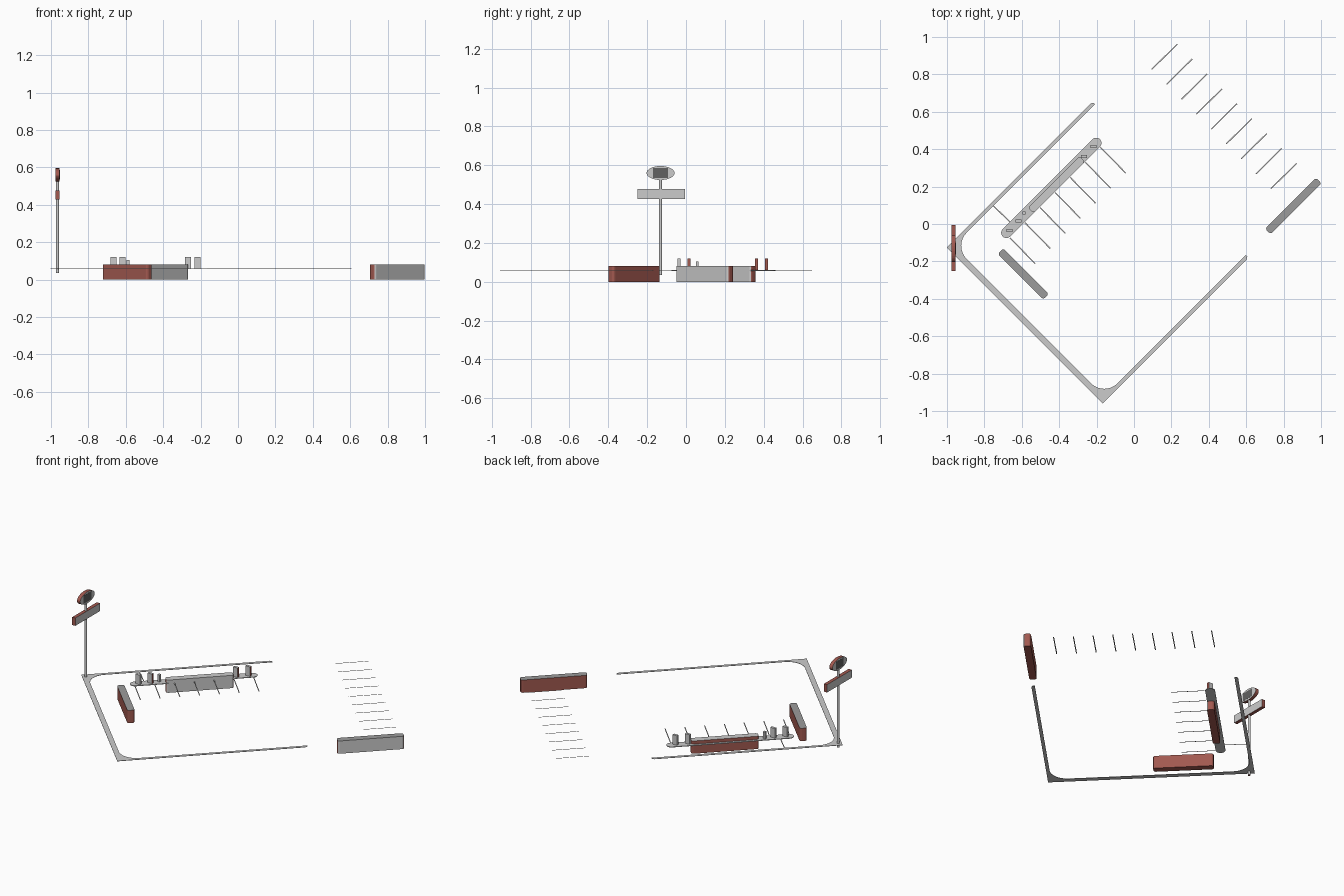
import bpy, bmesh, math
from mathutils import Vector, Matrix

if "Cube" in bpy.data.objects:
    bpy.data.objects.remove(bpy.data.objects["Cube"])

DECK = 0.06  # level of kerbs and painted lines


def paint(name, rgb):
    m = bpy.data.materials.new(name)
    m.diffuse_color = (*rgb, 1)
    m.use_nodes = True
    m.node_tree.nodes["Principled BSDF"].inputs["Base Color"].default_value = m.diffuse_color
    return m


GREY = paint("light_grey", (0.8, 0.8, 0.8))
RED = paint("brick_red", (0.36, 0.10, 0.08))
DARK = paint("dark_cap", (0.33, 0.33, 0.33))
BLACK = paint("dark_panel", (0.12, 0.12, 0.12))


def colour(ob, mats, pick):
    """Give every face the material whose index pick(normal, centre) returns."""
    for m in mats:
        ob.data.materials.append(m)
    for p in ob.data.polygons:
        p.material_index = pick(p.normal, p.center)


def finish(name, bm, loc=(0, 0, 0), turn=0):
    bmesh.ops.recalc_face_normals(bm, faces=bm.faces)
    me = bpy.data.meshes.new(name)
    bm.to_mesh(me)
    bm.free()
    ob = bpy.data.objects.new(name, me)
    ob.location = loc
    ob.rotation_euler.z = turn
    bpy.context.collection.objects.link(ob)
    return ob


def slab(name, pts, z0, z1, loc=(0, 0, 0), turn=0):
    """Extrude a flat outline upwards."""
    bm = bmesh.new()
    face = bm.faces.new([bm.verts.new((x, y, z0)) for x, y in pts])
    top = bmesh.ops.extrude_face_region(bm, geom=[face], use_keep_orig=True)["geom"]
    bmesh.ops.translate(bm, verts=[v for v in top if isinstance(v, bmesh.types.BMVert)],
                        vec=(0, 0, z1 - z0))
    return finish(name, bm, loc, turn)


def arc(cx, cy, r, a0, a1, n=8):
    return [(cx + r * math.cos(math.radians(a0 + (a1 - a0) * i / n)),
             cy + r * math.sin(math.radians(a0 + (a1 - a0) * i / n))) for i in range(n + 1)]


def rounded_bar(length, width, r, n=5):
    hx, hy = length / 2 - r, width / 2 - r
    pts = []
    for k, (sx, sy) in enumerate([(1, 1), (-1, 1), (-1, -1), (1, -1)]):
        pts += arc(sx * hx, sy * hy, r, 90 * k, 90 * k + 90, n)
    return [p for i, p in enumerate(pts) if math.dist(p, pts[i - 1]) > 1e-5]


def box(name, center, size):
    bm = bmesh.new()
    bmesh.ops.create_cube(bm, size=1, matrix=Matrix.Diagonal((*size, 1)))
    return finish(name, bm, center)


def stripe(name, a, b, width=0.006):
    a, b = Vector(a), Vector(b)
    d = (b - a).normalized() * width / 2
    n = Vector((-d.y, d.x))
    bm = bmesh.new()
    bm.faces.new([bm.verts.new((*p, DECK)) for p in (a - n, b - n, b + n, a + n)])
    return finish(name, bm)


# Three-sided kerb, drawn in a frame turned by 45 degrees
u0, u1, v0, v1 = -0.796, 0.305, -0.560, 0.620
arm, side, r = 0.020, 0.031, 0.10
ui, va, vb = u0 + side, v0 + arm, v1 - arm
kerb = [(u0, v1), (u0, v0), (u1 - 0.015, v0), (u1, v0 + 0.008), (u1, va)]
kerb += arc(ui + r, va + r, r, 270, 180)
kerb += arc(ui + r, vb - r, r, 180, 90)
kerb += [(u1, vb), (u1, v1 - 0.008), (u1 - 0.015, v1)]
slab("perimeter_kerb", kerb, DECK - 0.002, DECK, turn=math.pi / 4)

# Low walls: red sides, dark top, and a grey panel on the sides facing the front right
for name, length, loc, turn, panel in [
        ("right_wall", 0.385, (0.852, 0.096, 0), 1, True),
        ("island_wall", 0.39, (-0.415, 0.21, 0), 1, True),
        ("left_wall", 0.345, (-0.592, -0.267, 0), -1, False)]:
    wall = slab(name, rounded_bar(length, 0.042, 0.014), 0, 0.08, loc, turn * math.pi / 4)
    top = 0 if name == "island_wall" else 2
    colour(wall, (GREY, RED, DARK), lambda n, c: top if n.z > 0.5 else
           0 if panel and n.y < -0.5 else 1)

# Flat island with rounded ends
slab("island", rounded_bar(0.735, 0.056, 0.0279, 8), DECK - 0.004, DECK,
     (-0.442, 0.193, 0), math.pi / 4)

# Boxes standing on the island, the rear pair with red ends
for i, (x, y) in enumerate([(-0.666, -0.036), (-0.617, 0.015), (-0.267, 0.362), (-0.217, 0.414)]):
    ob = box(f"island_post_{i + 1}", (x, y, 0.09), (0.031, 0.016, 0.06))
    colour(ob, (GREY, RED), lambda n, c: int(i != 0 and n.x > 0.5))
box("island_small_box", (-0.588, 0.058, 0.082), (0.015, 0.015, 0.044))

# Painted parking lines
for i in range(7):
    o = 0.0807 * i
    stripe(f"island_line_{i + 1}", (-0.179 - o, 0.410 - o), (-0.045 - o, 0.273 - o))
stripe("kerb_line", (-0.762, 0.107), (-0.655, 0.003))
for i in range(9):
    o = 0.0797 * i
    stripe(f"far_line_{i + 1}", (0.094 + o, 0.826 - o), (0.232 + o, 0.962 - o))

# Sign pole
SX, SY = -0.965, -0.131
bm = bmesh.new()
bmesh.ops.create_cone(bm, cap_ends=True, segments=12, radius1=0.0075, radius2=0.0075, depth=0.50)
pole = finish("sign_pole", bm, (SX, SY, 0.285))
colour(pole, (GREY, RED), lambda n, c: int(n.z < -0.5))
for p in pole.data.polygons:
    p.use_smooth = len(p.vertices) == 4

# Oval sign: red edge, grey faces, plain dark panel on both sides
bm = bmesh.new()
bmesh.ops.create_cone(bm, cap_ends=True, segments=32, radius1=1, radius2=1, depth=0.022,
                      matrix=Matrix.Rotation(math.pi / 2, 4, 'Y'))
bmesh.ops.scale(bm, verts=bm.verts, vec=(1, 0.072, 0.036))
oval = finish("oval_sign", bm, (SX, SY, 0.56))
colour(oval, (GREY, RED), lambda n, c: int(abs(n.x) < 0.5))
panel = box("oval_sign_panel", (SX, SY, 0.56), (0.024, 0.076, 0.050))
panel.data.materials.append(BLACK)

# Rectangular sign board: red edge, grey faces
board = box("sign_board", (SX, SY + 0.003, 0.452), (0.022, 0.245, 0.049))
colour(board, (GREY, RED), lambda n, c: int(abs(n.x) < 0.5))
